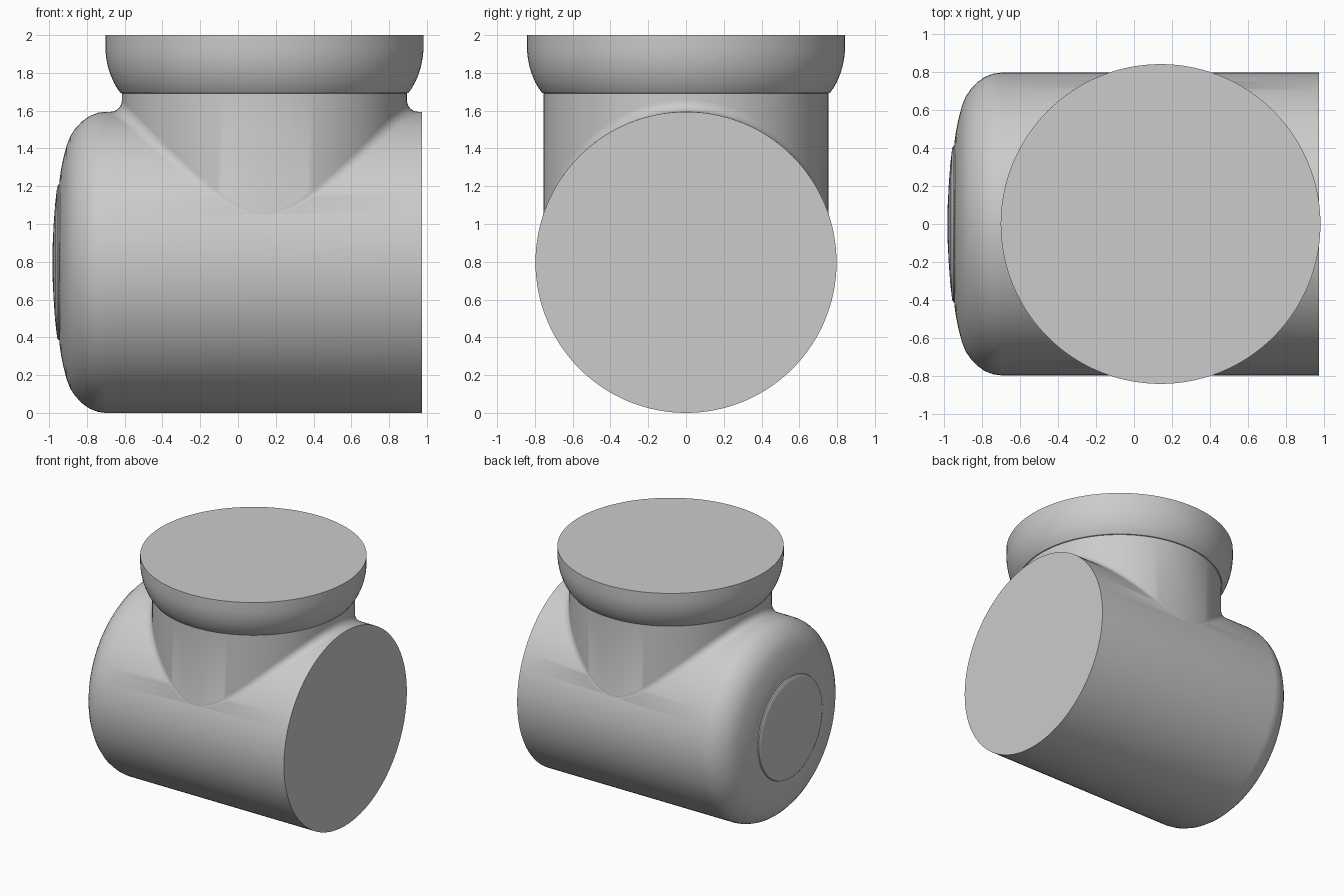
import bpy, bmesh
from math import sin, cos, sqrt, pi, radians
from mathutils import Vector

if "Cube" in bpy.data.objects:
    bpy.data.objects.remove(bpy.data.objects["Cube"])

SIDES = 128
BODY_R, NECK_R, NECK_X, FILLET = 0.797, 0.755, 0.14, 0.06


def grid_object(name, rings, caps):
    """Skin closed rings of points, optionally capping both ends."""
    bm = bmesh.new()
    loops = [[bm.verts.new(p) for p in ring] for ring in rings]
    n = len(loops[0])
    for a, b in zip(loops, loops[1:]):
        for i in range(n):
            j = (i + 1) % n
            bm.faces.new((a[i], a[j], b[j], b[i]))
    if caps:
        bm.faces.new(loops[0])
        bm.faces.new(loops[-1])
    bmesh.ops.recalc_face_normals(bm, faces=bm.faces)
    mesh = bpy.data.meshes.new(name)
    bm.to_mesh(mesh)
    bm.free()
    ob = bpy.data.objects.new(name, mesh)
    bpy.context.collection.objects.link(ob)
    return ob


def smooth(ob):
    bpy.ops.object.select_all(action='DESELECT')
    ob.select_set(True)
    bpy.context.view_layer.objects.active = ob
    bpy.ops.object.shade_smooth_by_angle(angle=radians(30))


angles = [2 * pi * i / SIDES for i in range(SIDES)]

# Horizontal body: flat right end, rounded left end with a raised round button
body_profile = [(0.975, BODY_R), (-0.70, BODY_R), (-0.74, 0.792), (-0.785, 0.775),
                (-0.825, 0.747), (-0.86, 0.71), (-0.886, 0.672), (-0.907, 0.62),
                (-0.925, 0.55), (-0.937, 0.49), (-0.945, 0.435), (-0.942, 0.425),
                (-0.942, 0.415), (-0.950, 0.412), (-0.957, 0.40), (-0.960, 0.38),
                (-0.968, 0.31), (-0.976, 0.20), (-0.981, 0.10), (-0.982, 0.01)]
body = grid_object("pipe_body", [[(x, r * cos(a), BODY_R + r * sin(a)) for a in angles]
                                 for x, r in body_profile], True)

# Upright neck with its flared rim
neck_profile = [(0.85, NECK_R), (1.692, NECK_R), (1.694, 0.762), (1.72, 0.781),
                (1.75, 0.798), (1.79, 0.815), (1.83, 0.828), (1.875, 0.837),
                (1.92, 0.842), (2.0, 0.842)]
neck = grid_object("neck_and_rim", [[(NECK_X + r * cos(a), r * sin(a), z) for a in angles]
                                    for z, r in neck_profile], True)

# Join neck and body into one skin
mod = body.modifiers.new("join_neck", 'BOOLEAN')
mod.operation, mod.solver, mod.object = 'UNION', 'EXACT', neck
bpy.context.view_layer.objects.active = body
bpy.ops.object.modifier_apply(modifier=mod.name)
bpy.data.objects.remove(neck)

# Rolling-ball fillet between neck and body
STEPS = 8
rings = [[] for _ in range(STEPS + 1)]
for a in angles:
    d = NECK_R + FILLET
    y = d * sin(a)
    h = sqrt((BODY_R + FILLET) ** 2 - y * y)
    centre = Vector((NECK_X + d * cos(a), y, BODY_R + h))
    to_neck = Vector((-cos(a), -sin(a), 0))
    to_body = Vector((0, -y, -h)).normalized()
    for k, ring in enumerate(rings):
        ring.append(centre + FILLET * to_neck.slerp(to_body, k / STEPS))
fillet = grid_object("neck_fillet", rings, False)

smooth(body)
smooth(fillet)
# Make the fillet face outward, away from the neck axis
p = fillet.data.polygons[0]
if p.normal.dot(p.center - Vector((NECK_X, 0, p.center.z))) < 0:
    fillet.data.flip_normals()
